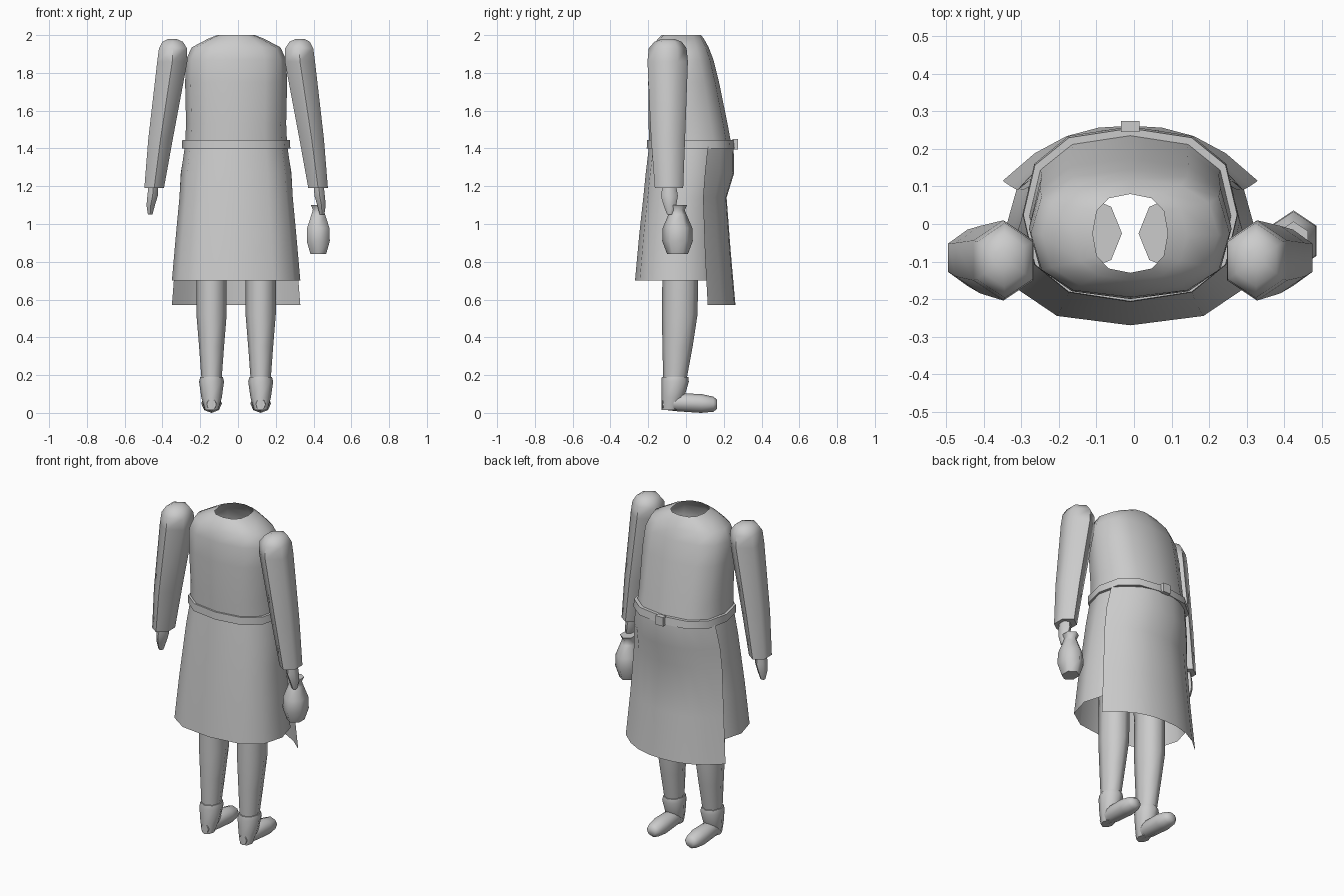
import bpy, bmesh, math
from mathutils import Vector

cube = bpy.data.objects.get("Cube")
if cube:
    bpy.data.objects.remove(cube, do_unlink=True)

CX = -0.01  # body centre line

grey = bpy.data.materials.new("plain_grey")
grey.use_nodes = True
grey.diffuse_color = (0.6, 0.6, 0.6, 1)
bsdf = next(n for n in grey.node_tree.nodes if n.type == 'BSDF_PRINCIPLED')
bsdf.inputs["Base Color"].default_value = grey.diffuse_color


def finish(name, bm, angle=65, facing=None):
    bmesh.ops.recalc_face_normals(bm, faces=bm.faces)
    if facing:
        total = sum((f.normal * f.calc_area() for f in bm.faces), Vector())
        if total.dot(Vector(facing)) < 0:
            bmesh.ops.reverse_faces(bm, faces=bm.faces)
    mesh = bpy.data.meshes.new(name)
    bm.to_mesh(mesh)
    bm.free()
    mesh.materials.append(grey)
    obj = bpy.data.objects.new(name, mesh)
    bpy.context.collection.objects.link(obj)
    bpy.ops.object.select_all(action='DESELECT')
    obj.select_set(True)
    bpy.context.view_layer.objects.active = obj
    bpy.ops.object.shade_smooth_by_angle(angle=math.radians(angle))
    return obj


def power(v, p):
    return math.copysign(abs(v) ** p, v)


def loft(name, rings, sides=6, p=1.0, axis='z', caps=True, closed=False, angle=65):
    """Rings are (x, y, z, half width, half depth), swept along z or y."""
    bm = bmesh.new()
    rows = []
    for x, y, z, a, b in rings:
        row = []
        for i in range(sides):
            t = math.tau * i / sides
            u, v = a * power(math.sin(t), p), -b * power(math.cos(t), p)
            co = (x + u, y + v, z) if axis == 'z' else (x + u, y, z + v)
            row.append(bm.verts.new(co))
        rows.append(row)
    pairs = list(zip(rows, rows[1:])) + ([(rows[-1], rows[0])] if closed else [])
    for lo, hi in pairs:
        for i in range(sides):
            j = (i + 1) % sides
            bm.faces.new((lo[i], lo[j], hi[j], hi[i]))
    if caps and not closed:
        bm.faces.new(rows[0])
        bm.faces.new(rows[-1])
    return finish(name, bm, angle)


def body(rows):
    """Turn (z, half width, back, front) rows into rings."""
    return [(CX, (b + f) / 2, z, w, (f - b) / 2) for z, w, b, f in rows]


# Torso, open at the neck
loft("torso", body([(1.42, .27, -.195, .24), (1.53, .265, -.198, .22),
                    (1.75, .27, -.2, .175), (1.87, .265, -.195, .145),
                    (1.935, .235, -.18, .12), (1.98, .15, -.15, .095),
                    (2.0, .1, -.13, .08)]), 12, .8, caps=False)

# Flared skirt, open at the hem
loft("skirt", body([(.7, .34, -.27, .19), (.95, .318, -.247, .185),
                    (1.14, .3, -.226, .19), (1.27, .292, -.213, .225),
                    (1.42, .27, -.195, .225)]), 12, .8, caps=False)

# Belt as a closed band with an inner wall
loft("belt", body([(1.4, .287, -.208, .26), (1.445, .285, -.206, .255),
                   (1.445, .26, -.185, .23), (1.4, .26, -.185, .23)]),
     12, .8, closed=True, angle=40)

# Buckle
bm = bmesh.new()
bmesh.ops.create_cube(bm, size=1)
for v in bm.verts:
    v.co = (CX + v.co.x * .05, .26 + v.co.y * .03, 1.422 + v.co.z * .055)
finish("buckle", bm, 30)

# Curved apron panel: (z, half width, side edge y, front y)
bm = bmesh.new()
STEPS = 8
grid = []
for z, w, edge, front in [(.57, .34, .115, .262), (.85, .318, .1, .237),
                          (1.14, .3, .09, .215), (1.27, .293, .1, .255),
                          (1.41, .27, .115, .252)]:
    row = []
    for i in range(STEPS + 1):
        u = 2 * i / STEPS - 1
        row.append(bm.verts.new((CX + w * u, edge + (front - edge) * (1 - abs(u) ** 2.4), z)))
    grid.append(row)
for lo, hi in zip(grid, grid[1:]):
    for i in range(STEPS):
        bm.faces.new((lo[i], lo[i + 1], hi[i + 1], hi[i]))
finish("apron", bm, facing=(0, 1, 0))

# Limbs on both sides
for side, s in (("left", 1), ("right", -1)):
    def at(x):
        return CX + s * x

    loft(side + "_arm", [(at(.434), -.09, 1.19, .06, .075),
                         (at(.40), -.095, 1.45, .075, .09),
                         (at(.338), -.097, 1.86, .092, .107),
                         (at(.334), -.097, 1.93, .086, .1),
                         (at(.336), -.095, 1.965, .062, .072),
                         (at(.338), -.093, 1.98, .025, .03)])
    loft(side + "_hand", [(at(.455), -.085, 1.05, .014, .015),
                          (at(.452), -.085, 1.1, .026, .034),
                          (at(.442), -.088, 1.15, .032, .045),
                          (at(.438), -.088, 1.2, .03, .036)])
    loft(side + "_leg", [(at(.13), -.06, .16, .052, .06),
                         (at(.13), -.045, .35, .066, .08),
                         (at(.13), -.033, .52, .08, .094),
                         (at(.13), -.03, .75, .08, .095),
                         (at(.12), -.025, 1.0, .098, .1)], 8)
    loft(side + "_ankle", [(at(.13), -.085, .015, .034, .045),
                           (at(.13), -.07, .08, .054, .06),
                           (at(.13), -.058, .165, .066, .073),
                           (at(.13), -.058, .19, .06, .07)], 8)
    loft(side + "_foot", [(at(.13), -.125, .045, .025, .028),
                          (at(.13), -.04, .056, .05, .048),
                          (at(.13), .08, .05, .055, .05),
                          (at(.13), .145, .046, .045, .04),
                          (at(.13), .165, .045, .028, .024)], 8, axis='y')

# Small pouch hanging from the left hand
loft("pouch", [(.425, -.045, z, r * .87, r) for z, r in
               [(.84, .055), (.91, .081), (.98, .078), (1.05, .048),
                (1.075, .038), (1.1, .052)]])
